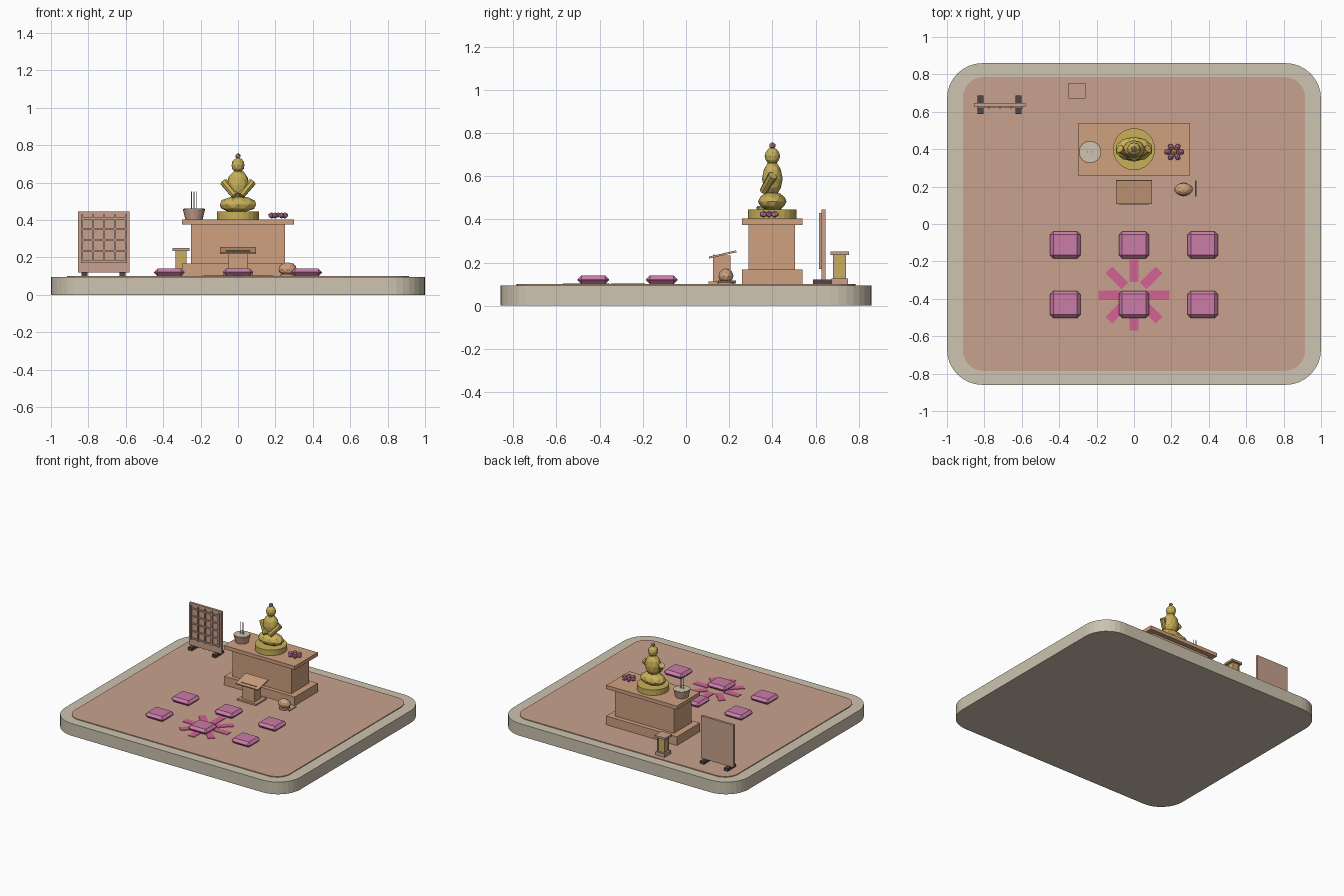
import bpy, bmesh, math
from mathutils import Vector, Matrix

if "Cube" in bpy.data.objects:
    bpy.data.objects.remove(bpy.data.objects["Cube"])


def material(name, r, g, b):
    m = bpy.data.materials.new(name)
    lin = [((c / 255 + 0.055) / 1.055) ** 2.4 for c in (r, g, b)]
    m.diffuse_color = (*lin, 1)
    m.use_nodes = True
    m.node_tree.nodes["Principled BSDF"].inputs["Base Color"].default_value = m.diffuse_color
    return m


STONE = material("pale stone", 205, 196, 176)
FLOOR = material("reddish wood", 200, 162, 142)
WOOD = material("warm wood", 207, 161, 127)
GOLD = material("gold", 200, 176, 88)
PINK = material("cushion pink", 202, 124, 168)
MAGENTA = material("magenta", 211, 98, 148)
DARK = material("dark wood", 78, 73, 70)


def finish(name, bm, mat, bevel=0):
    if bevel:
        bmesh.ops.bevel(bm, geom=bm.edges[:], offset=bevel, segments=1, affect='EDGES')
    bmesh.ops.recalc_face_normals(bm, faces=bm.faces[:])
    me = bpy.data.meshes.new(name)
    bm.to_mesh(me)
    bm.free()
    me.materials.append(mat)
    ob = bpy.data.objects.new(name, me)
    bpy.context.collection.objects.link(ob)
    return ob


def box(name, x, y, z, mat, bevel=0, rot=None):
    """Box from (min, max) ranges, optionally turned about its own centre."""
    bm = bmesh.new()
    centre = Vector([(a + b) / 2 for a, b in (x, y, z)])
    size = Vector([b - a for a, b in (x, y, z)])
    bmesh.ops.create_cube(bm, size=1)
    bmesh.ops.scale(bm, vec=size, verts=bm.verts)
    if rot:
        bmesh.ops.rotate(bm, matrix=rot, verts=bm.verts)
    bmesh.ops.translate(bm, vec=centre, verts=bm.verts)
    return finish(name, bm, mat, bevel)


def rod(name, a, b, r1, r2, mat, sides=8):
    a, b = Vector(a), Vector(b)
    d = b - a
    bm = bmesh.new()
    bmesh.ops.create_cone(bm, cap_ends=True, segments=sides, radius1=r1, radius2=r2, depth=d.length)
    m = Matrix.Translation((a + b) / 2) @ Vector((0, 0, 1)).rotation_difference(d).to_matrix().to_4x4()
    bmesh.ops.transform(bm, matrix=m, verts=bm.verts)
    return finish(name, bm, mat)


def ball(name, centre, radii, mat, sub=1, turn=0):
    bm = bmesh.new()
    bmesh.ops.create_icosphere(bm, subdivisions=sub, radius=1)
    m = Matrix.Translation(centre) @ Matrix.Rotation(turn, 4, 'Z') @ Matrix.Diagonal((*radii, 1))
    bmesh.ops.transform(bm, matrix=m, verts=bm.verts)
    return finish(name, bm, mat)


def rounded_slab(name, hx, hy, r, z0, z1, mat, steps=8):
    bm = bmesh.new()
    pts = []
    for k, (sx, sy) in enumerate(((1, 1), (-1, 1), (-1, -1), (1, -1))):
        for i in range(steps + 1):
            t = math.radians(90 * (k + i / steps))
            pts.append((sx * (hx - r) + r * math.cos(t), sy * (hy - r) + r * math.sin(t), z0))
    f = bm.faces.new([bm.verts.new(p) for p in pts])
    ext = bmesh.ops.extrude_face_region(bm, geom=[f])
    bmesh.ops.translate(bm, vec=(0, 0, z1 - z0),
                        verts=[v for v in ext["geom"] if isinstance(v, bmesh.types.BMVert)])
    return finish(name, bm, mat)


# Ground platform and floor
rounded_slab("platform", 1.0, 0.86, 0.19, 0, 0.094, STONE)
rounded_slab("floor", 0.915, 0.785, 0.11, 0.09, 0.1, FLOOR)

# Radiating floor pattern
for i in range(8):
    a = i * math.pi / 4
    c = Vector((0.13 * math.cos(a), -0.38 + 0.13 * math.sin(a)))
    box(f"floor_ray_{i}", (c.x - 0.06, c.x + 0.06), (c.y - 0.025, c.y + 0.025),
        (0.098, 0.104), MAGENTA, rot=Matrix.Rotation(a, 3, 'Z'))

# Cushions
for x in (-0.367, 0, 0.367):
    for y in (-0.112, -0.43):
        box("cushion", (x - 0.081, x + 0.081), (y - 0.073, y + 0.073), (0.1, 0.14), PINK, bevel=0.018)

# Altar
box("altar_plinth", (-0.30, 0.30), (0.26, 0.54), (0.1, 0.167), WOOD)
box("altar_body", (-0.25, 0.25), (0.29, 0.505), (0.16, 0.378), WOOD)
box("altar_top", (-0.30, 0.30), (0.26, 0.54), (0.375, 0.403), WOOD)

# Seated statue
rod("statue_pedestal", (0, 0.4, 0.40), (0, 0.4, 0.445), 0.112, 0.112, GOLD, 24)
ball("statue_legs", (0, 0.4, 0.483), (0.102, 0.066, 0.045), GOLD, 2)
ball("statue_torso", (0, 0.4, 0.588), (0.06, 0.048, 0.082), GOLD, 2)
for s in (-1, 1):
    rod("statue_arm", (s * 0.076, 0.402, 0.603), (s * 0.016, 0.36, 0.53), 0.022, 0.02, GOLD, 8)
rod("statue_neck", (0, 0.4, 0.64), (0, 0.4, 0.67), 0.022, 0.022, GOLD)
ball("statue_head", (0, 0.4, 0.693), (0.036, 0.036, 0.04), GOLD, 2)
ball("statue_topknot", (0, 0.4, 0.742), (0.016, 0.016, 0.016), FLOOR)

# Incense pot and sticks
rod("incense_pot", (-0.235, 0.385, 0.402), (-0.235, 0.385, 0.458), 0.046, 0.06, FLOOR, 16)
rod("incense_ash", (-0.235, 0.385, 0.45), (-0.235, 0.385, 0.461), 0.055, 0.055, STONE, 16)
for dx in (-0.014, 0, 0.014):
    rod("incense_stick", (-0.235 + dx, 0.385, 0.45), (-0.235 + dx, 0.385, 0.552), 0.002, 0.002, FLOOR, 6)

# Flower offering
for i in range(6):
    a = i * math.pi / 3
    ball(f"flower_petal_{i}", (0.215 + 0.035 * math.cos(a), 0.385 + 0.03 * math.sin(a), 0.424),
         (0.021, 0.016, 0.017), PINK, 1, a)
ball("flower_centre", (0.215, 0.385, 0.427), (0.017, 0.017, 0.014), GOLD)

# Reading stand
tilt = Matrix.Rotation(math.radians(13), 3, 'X')
box("stand_base", (-0.08, 0.08), (0.105, 0.23), (0.1, 0.112), WOOD)
box("stand_column", (-0.052, 0.052), (0.125, 0.207), (0.105, 0.232), WOOD)
box("stand_top", (-0.095, 0.095), (0.105, 0.235), (0.233, 0.242), WOOD, rot=tilt)
box("stand_ledge", (-0.065, 0.065), (0.128, 0.134), (0.23, 0.238), WOOD, rot=tilt)

# Wooden drum and striker
rod("drum_base", (0.265, 0.185, 0.1), (0.265, 0.185, 0.112), 0.038, 0.038, WOOD, 12)
ball("drum", (0.265, 0.185, 0.138), (0.05, 0.035, 0.035), WOOD, 2)
rod("striker", (0.33, 0.148, 0.112), (0.33, 0.232, 0.112), 0.004, 0.004, FLOOR, 6)

# Lantern
LX, LY = -0.305, 0.712
box("lantern_base", (LX - 0.038, LX + 0.038), (LY - 0.038, LY + 0.038), (0.1, 0.127), FLOOR)
box("lantern_light", (LX - 0.025, LX + 0.025), (LY - 0.025, LY + 0.025), (0.12, 0.236), GOLD)
for sx in (-1, 1):
    for sy in (-1, 1):
        px, py = LX + sx * 0.026, LY + sy * 0.026
        box("lantern_post", (px - 0.004, px + 0.004), (py - 0.004, py + 0.004), (0.12, 0.236), FLOOR)
box("lantern_cap", (LX - 0.045, LX + 0.045), (LY - 0.042, LY + 0.042), (0.235, 0.251), FLOOR)

# Lattice screen
box("screen_panel", (-0.855, -0.58), (0.628, 0.646), (0.12, 0.445), FLOOR)
for i in range(5):
    x = -0.835 + i * 0.0588
    box("screen_upright", (x - 0.005, x + 0.005), (0.617, 0.63), (0.17, 0.43), FLOOR)
    z = 0.178 + i * 0.0575
    box("screen_crossbar", (-0.84, -0.595), (0.619, 0.63), (z - 0.005, z + 0.005), FLOOR)
for x in (-0.82, -0.618):
    box("screen_foot", (x - 0.016, x + 0.016), (0.588, 0.687), (0.1, 0.122), DARK)
